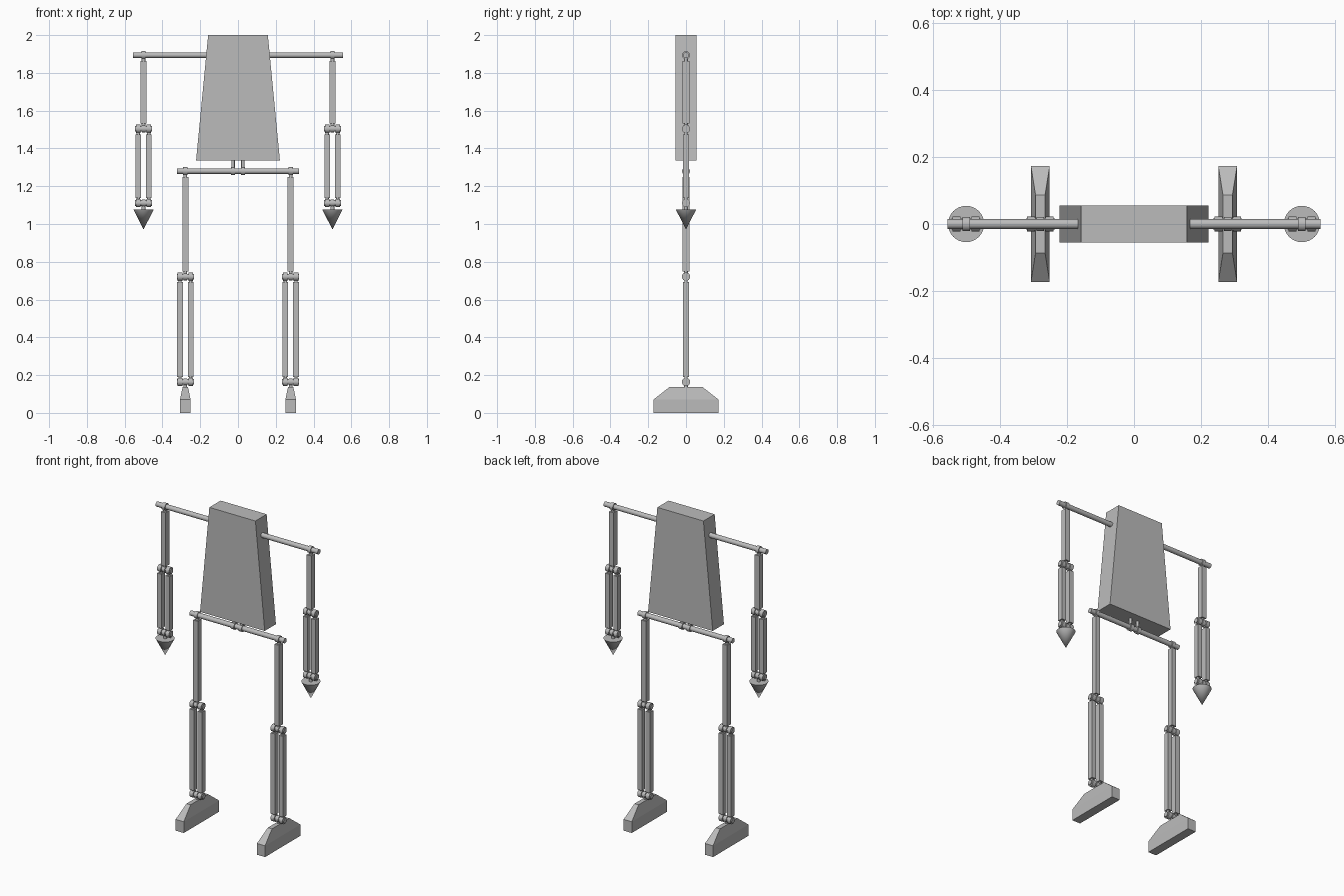
import bpy, bmesh, math
from mathutils import Matrix, Vector

if "Cube" in bpy.data.objects:
    bpy.data.objects.remove(bpy.data.objects["Cube"])

grey = bpy.data.materials.new("grey")
grey.diffuse_color = (0.5, 0.5, 0.5, 1)
grey.use_nodes = True
grey.node_tree.nodes["Principled BSDF"].inputs["Base Color"].default_value = grey.diffuse_color


def finish(name, bm, smooth=False):
    bmesh.ops.recalc_face_normals(bm, faces=bm.faces)
    me = bpy.data.meshes.new(name)
    bm.to_mesh(me)
    bm.free()
    me.materials.append(grey)
    ob = bpy.data.objects.new(name, me)
    bpy.context.collection.objects.link(ob)
    if smooth:
        bpy.ops.object.select_all(action='DESELECT')
        ob.select_set(True)
        bpy.context.view_layer.objects.active = ob
        bpy.ops.object.shade_smooth_by_angle(angle=math.radians(40))
    return ob


def rod(name, a, b, r1, r2=None, sides=24):
    """Cylinder or cone from point a to point b."""
    a, b = Vector(a), Vector(b)
    d = b - a
    m = Matrix.Translation((a + b) / 2) @ d.to_track_quat('Z', 'Y').to_matrix().to_4x4()
    bm = bmesh.new()
    bmesh.ops.create_cone(bm, cap_ends=True, segments=sides, radius1=r1,
                          radius2=r1 if r2 is None else r2, depth=d.length, matrix=m)
    return finish(name, bm, True)


def bar(name, x, z, half, r=0.015):
    return rod(name, (x - half, 0, z), (x + half, 0, z), r)


def box(name, x, z0, z1, half=0.016):
    bm = bmesh.new()
    m = Matrix.Translation((x, 0, (z0 + z1) / 2)) @ Matrix.Diagonal((half * 2, half * 2.2, z1 - z0, 1))
    bmesh.ops.create_cube(bm, size=1, matrix=m)
    return finish(name, bm)


def prism(name, profile, half_y):
    """Front (x, z) outline extruded in y."""
    bm = bmesh.new()
    f = bm.faces.new([bm.verts.new((x, -half_y, z)) for x, z in profile])
    ext = bmesh.ops.extrude_face_region(bm, geom=[f])
    verts = [v for v in ext["geom"] if isinstance(v, bmesh.types.BMVert)]
    bmesh.ops.translate(bm, verts=verts, vec=(0, 2 * half_y, 0))
    return finish(name, bm)


def hinge(name, x, z):
    """Short axle with a middle collar and two outer collars."""
    bar(name + "_axle", x, z, 0.045)
    bar(name + "_middle_collar", x, z, 0.009, 0.019)
    for s in (-1, 1):
        bar(name + "_outer_collar", x + s * 0.028, z, 0.012, 0.022)


def limb(name, x, top, mid, low, end):
    """Single upper beam, twin lower beams, joined by hinges."""
    bar(name + "_top_collar", x, top, 0.011, 0.021)
    rod(name + "_top_pin", (x, 0, top), (x, 0, top - 0.04), 0.01)
    box(name + "_upper_beam", x, mid + 0.027, top - 0.03)
    rod(name + "_middle_pin", (x, 0, mid + 0.03), (x, 0, mid), 0.01)
    hinge(name + "_middle", x, mid)
    for s in (-1, 1):
        bx = x + s * 0.028
        box(name + "_lower_beam", bx, low + 0.027, mid - 0.029, 0.015)
        rod(name + "_lower_pin", (bx, 0, mid), (bx, 0, mid - 0.035), 0.009)
        rod(name + "_lower_pin", (bx, 0, low), (bx, 0, low + 0.035), 0.009)
    hinge(name + "_low", x, low)
    rod(name + "_end_pin", (x, 0, low), (x, 0, end - 0.005), 0.01)


def foot(name, x):
    # block with a tapered upper half
    bm = bmesh.new()
    rings = []
    for hx, hy, z in ((0.028, 0.173, 0), (0.028, 0.173, 0.07), (0.014, 0.086, 0.138)):
        rings.append([bm.verts.new((x + sx * hx, sy * hy, z))
                      for sx, sy in ((-1, -1), (1, -1), (1, 1), (-1, 1))])
    for a, b in zip(rings, rings[1:]):
        for i in range(4):
            j = (i + 1) % 4
            bm.faces.new((a[i], a[j], b[j], b[i]))
    bm.faces.new(rings[0][::-1])
    bm.faces.new(rings[-1])
    finish(name, bm)


# Torso and cross bars
prism("torso", [(-0.222, 1.335), (0.222, 1.335), (0.158, 2.0), (-0.158, 2.0)], 0.055)
bar("shoulder_bar", 0, 1.894, 0.556)
bar("hip_bar", 0, 1.28, 0.324)

for s, side in ((-1, "left"), (1, "right")):
    # Spine posts
    rod(side + "_spine_post", (s * 0.026, 0, 1.28), (s * 0.026, 0, 1.345), 0.009)
    bar(side + "_spine_collar", s * 0.026, 1.28, 0.011, 0.021)
    # Arm with pointed hand
    limb(side + "_arm", s * 0.5, 1.894, 1.504, 1.111, 1.077)
    rod(side + "_hand", (s * 0.5, 0, 1.077), (s * 0.5, 0, 0.971), 0.054, 0, 32)
    # Leg with foot
    limb(side + "_leg", s * 0.279, 1.28, 0.721, 0.164, 0.138)
    foot(side + "_foot", s * 0.279)
